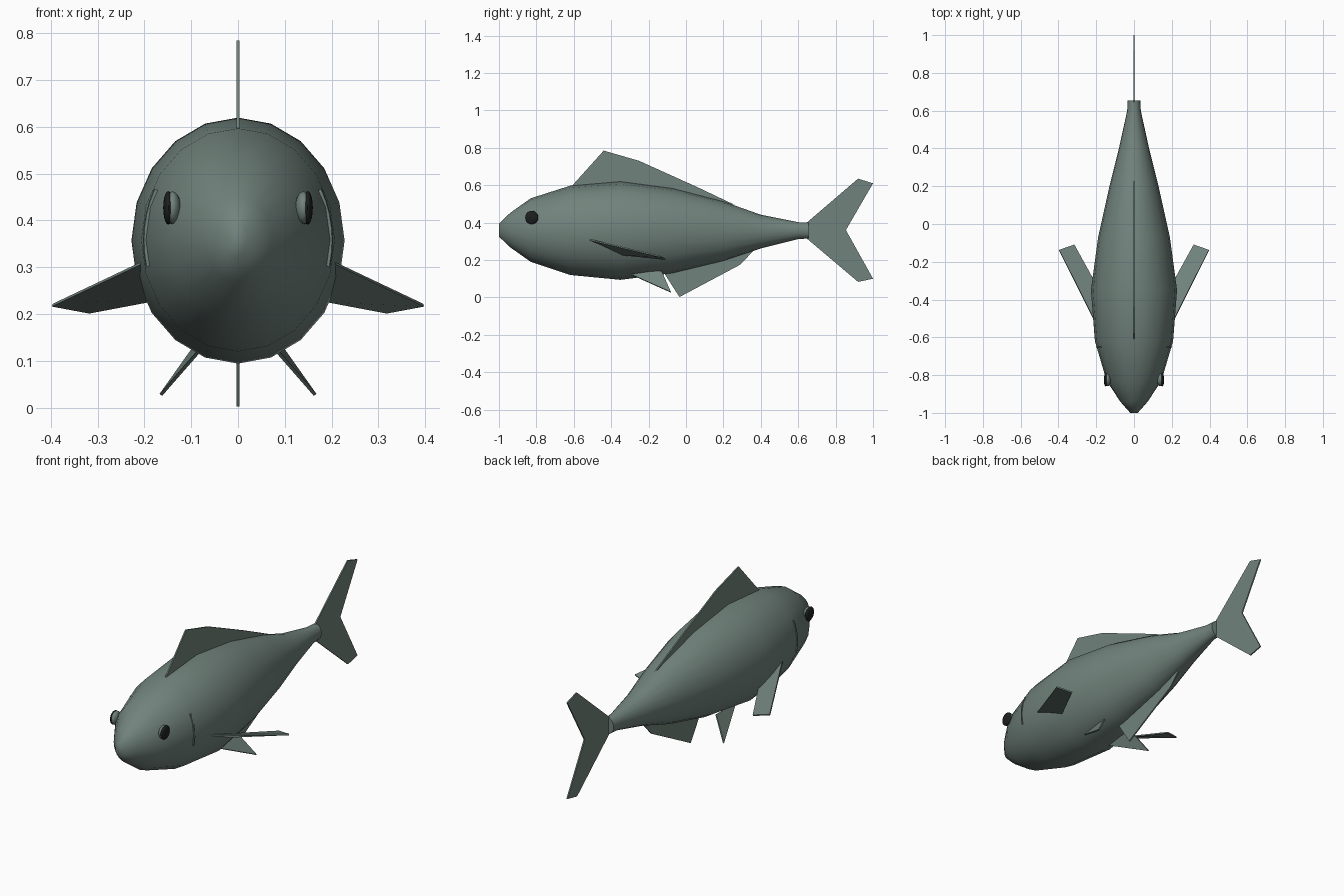
import bpy, bmesh, math
from mathutils import Vector

if "Cube" in bpy.data.objects:
    bpy.data.objects.remove(bpy.data.objects["Cube"])


def material(name, rgb):
    m = bpy.data.materials.new(name)
    m.diffuse_color = (*rgb, 1)
    m.use_nodes = True
    m.node_tree.nodes["Principled BSDF"].inputs["Base Color"].default_value = m.diffuse_color
    return m


SCALE = material("grey green skin", (0.165, 0.225, 0.2))
BLACK = material("eye black", (0.012, 0.014, 0.014))


def finish(bm, name, mat, angle=40):
    bmesh.ops.recalc_face_normals(bm, faces=bm.faces)
    me = bpy.data.meshes.new(name)
    bm.to_mesh(me)
    bm.free()
    ob = bpy.data.objects.new(name, me)
    bpy.context.collection.objects.link(ob)
    me.materials.append(mat)
    bpy.ops.object.select_all(action='DESELECT')
    bpy.context.view_layer.objects.active = ob
    ob.select_set(True)
    bpy.ops.object.shade_smooth_by_angle(angle=math.radians(angle))
    return ob


# Body: 20-sided oval rings (y, top z, bottom z, half width)
RINGS = [(-1.0, 0.395, 0.325, 0.02), (-0.94, 0.452, 0.268, 0.073),
         (-0.83, 0.53, 0.19, 0.145), (-0.62, 0.597, 0.12, 0.207),
         (-0.35, 0.62, 0.094, 0.228), (-0.07, 0.583, 0.13, 0.19),
         (0.2, 0.513, 0.195, 0.13), (0.4, 0.442, 0.262, 0.08),
         (0.6, 0.402, 0.312, 0.036), (0.655, 0.4, 0.315, 0.033)]
bm = bmesh.new()
loops = []
for y, top, bottom, w in RINGS:
    mid, h = (top + bottom) / 2, (top - bottom) / 2
    loops.append([bm.verts.new((w * math.sin(a), y, mid + h * math.cos(a)))
                  for a in (math.tau * i / 20 for i in range(20))])
for a, b in zip(loops, loops[1:]):
    for i in range(20):
        j = (i + 1) % 20
        bm.faces.new((a[i], a[j], b[j], b[i]))
bm.faces.new(loops[0])
bm.faces.new(loops[-1])
finish(bm, "body", SCALE, 60)


def fin(name, pts, thick=0.007):
    """Thin plate from an outline of 3D points."""
    pts = [Vector(p) for p in pts]
    normal = (pts[1] - pts[0]).cross(pts[-1] - pts[0]).normalized() * thick / 2
    bm = bmesh.new()
    a = [bm.verts.new(p + normal) for p in pts]
    b = [bm.verts.new(p - normal) for p in pts]
    bm.faces.new(a)
    bm.faces.new(b[::-1])
    for i in range(len(pts)):
        j = (i + 1) % len(pts)
        bm.faces.new((a[i], b[i], b[j], a[j]))
    finish(bm, name, SCALE)


def flat(outline):
    return [(0, y, z) for y, z in outline]


# Centre-line fins
fin("dorsal_fin", flat([(-0.62, 0.585), (-0.44, 0.785), (-0.25, 0.73),
                        (0.06, 0.59), (0.26, 0.495), (-0.05, 0.54)]))
fin("anal_fin", flat([(-0.13, 0.15), (-0.035, 0.002), (0.29, 0.175),
                      (0.38, 0.27), (0.0, 0.18)]))
fin("upper_tail_lobe", flat([(0.64, 0.395), (0.92, 0.635), (1.0, 0.61),
                             (0.855, 0.36), (0.64, 0.36)]))
fin("lower_tail_lobe", flat([(0.64, 0.36), (0.855, 0.36), (1.0, 0.10),
                             (0.92, 0.083), (0.64, 0.32)]))


# Eyes are flattened balls with a dark outer disc
def ellipsoid(name, centre, radii, mat):
    bm = bmesh.new()
    bmesh.ops.create_uvsphere(bm, u_segments=16, v_segments=10, radius=1)
    for v in bm.verts:
        v.co = Vector(v.co[k] * radii[k] + centre[k] for k in range(3))
    finish(bm, name, mat, 60)


# Paired parts
for s, side in ((1, "right"), (-1, "left")):
    fin(side + "_pectoral_fin", [(s * 0.205, -0.52, 0.31), (s * 0.397, -0.138, 0.219),
                                 (s * 0.317, -0.11, 0.204), (s * 0.19, -0.34, 0.228)])
    fin(side + "_pelvic_fin", [(s * 0.075, -0.31, 0.13), (s * 0.165, -0.08, 0.027),
                               (s * 0.085, -0.13, 0.14)])
    ellipsoid(side + "_eye", (s * 0.14, -0.825, 0.427), (0.018, 0.034, 0.035), SCALE)
    ellipsoid(side + "_pupil", (s * 0.149, -0.825, 0.427), (0.011, 0.035, 0.036), BLACK)

    # Gill slit: narrow raised strip lying on the flank
    bm = bmesh.new()
    rows = []
    for i in range(7):
        a = math.radians(62 + 7 * i)
        x, z = math.sin(a), math.cos(a)
        rows.append([bm.verts.new((s * x * r, y, 0.358 + z * (r + 0.032)))
                     for y, r in ((-0.654, 0.192), (-0.654, 0.201), (-0.648, 0.203), (-0.648, 0.192))])
    for p, q in zip(rows, rows[1:]):
        for k in range(4):
            m = (k + 1) % 4
            bm.faces.new((p[k], p[m], q[m], q[k]))
    bm.faces.new(rows[0])
    bm.faces.new(rows[-1])
    finish(bm, side + "_gill_slit", SCALE)
